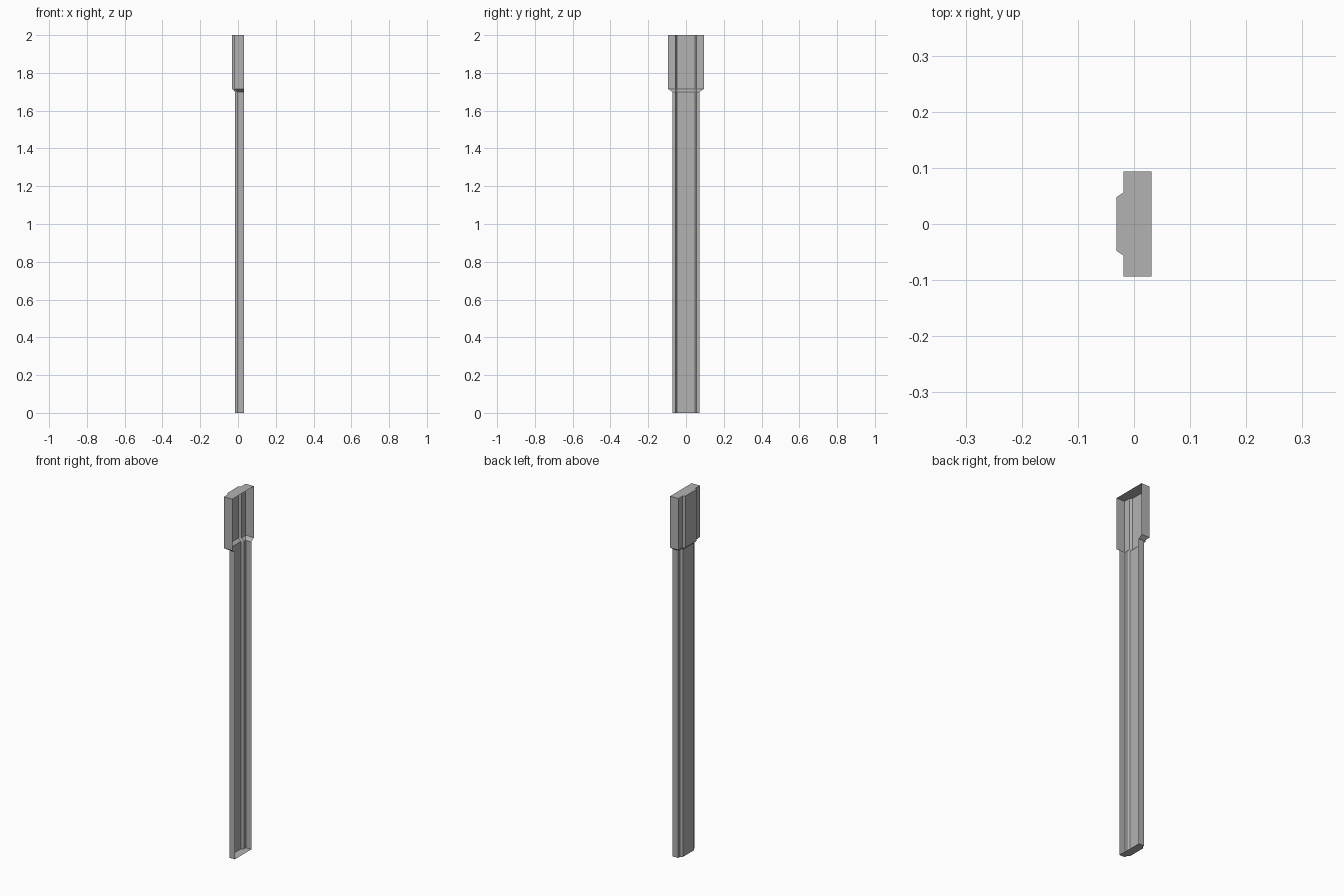
import bpy
import bmesh

cube = bpy.data.objects.get("Cube")
if cube:
    bpy.data.objects.remove(cube, do_unlink=True)

# One plain grey material
grey = bpy.data.materials.new("plain_grey")
grey.use_nodes = True
colour = (0.45, 0.45, 0.45, 1)
grey.diffuse_color = colour
grey.node_tree.nodes["Principled BSDF"].inputs["Base Color"].default_value = colour

OPEN_X = 0.031      # plane of the open side
RIB = 0.012         # how far the raised panel stands out


def section(half_width, ledge_x):
    """Open channel outline, from the front edge round to the back edge."""
    half = [(OPEN_X, half_width), (ledge_x, half_width),
            (ledge_x, 0.056), (ledge_x - RIB, 0.048)]
    return [(x, -y) for x, y in half] + half[::-1]


def channel(name, levels):
    """Loft open sections up through the levels, capping both ends."""
    bm = bmesh.new()
    rings = [[bm.verts.new((x, y, z)) for x, y in outline] for z, outline in levels]
    for low, high in zip(rings, rings[1:]):
        for i in range(len(low) - 1):
            bm.faces.new((low[i], high[i], high[i + 1], low[i + 1]))
    bm.faces.new(rings[0])
    bm.faces.new(rings[-1][::-1])
    mesh = bpy.data.meshes.new(name)
    bm.to_mesh(mesh)
    bm.free()
    mesh.materials.append(grey)
    obj = bpy.data.objects.new(name, mesh)
    bpy.context.collection.objects.link(obj)
    return obj


# Narrow shaft, short flare, then the wider head
shaft = section(0.072, -0.003)
head = section(0.094, -0.019)
channel("pilaster_shell", [(0, shaft), (1.70, shaft), (1.715, head), (2, head)])
